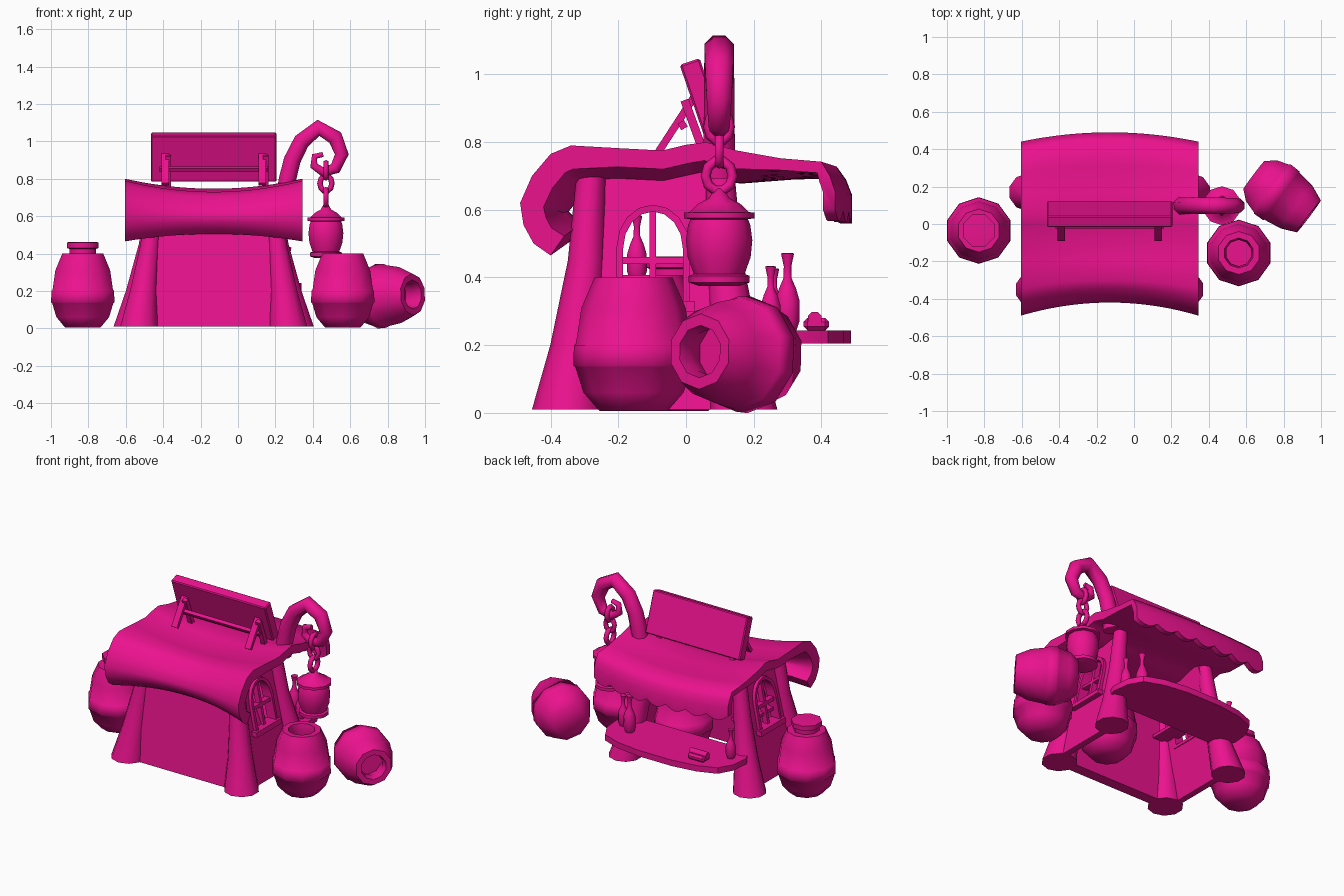
import bpy, bmesh, math
from mathutils import Vector, Matrix

if "Cube" in bpy.data.objects:
    bpy.data.objects.remove(bpy.data.objects["Cube"])

CX = -0.13  # centre line of the stall
paint = bpy.data.materials.new("magenta")
paint.diffuse_color = (0.83, 0.006, 0.27, 1)
paint.use_nodes = True
paint.node_tree.nodes["Principled BSDF"].inputs["Base Color"].default_value = paint.diffuse_color


def finish(name, bm, angle=62):
    bmesh.ops.recalc_face_normals(bm, faces=bm.faces)
    me = bpy.data.meshes.new(name)
    bm.to_mesh(me)
    bm.free()
    me.materials.append(paint)
    ob = bpy.data.objects.new(name, me)
    bpy.context.collection.objects.link(ob)
    for o in bpy.context.selected_objects:
        o.select_set(False)
    ob.select_set(True)
    bpy.context.view_layer.objects.active = ob
    if angle:
        bpy.ops.object.shade_smooth_by_angle(angle=math.radians(angle))
    return ob


def skin(name, rings, closed=False, angle=62):
    """Join rings of points into one tube, capped unless closed on itself."""
    bm = bmesh.new()
    vs = [[bm.verts.new(p) for p in r] for r in rings]
    n = len(vs[0])
    for i in range(len(vs) if closed else len(vs) - 1):
        a, b = vs[i], vs[(i + 1) % len(vs)]
        for j in range(n):
            bm.faces.new((a[j], a[(j + 1) % n], b[(j + 1) % n], b[j]))
    if not closed:
        bm.faces.new(vs[0])
        bm.faces.new(vs[-1])
    return finish(name, bm, angle)


def ring(c, r, n, m=None):
    m = m or Matrix.Identity(3)
    return [Vector(c) + m @ Vector((r * math.cos(t), r * math.sin(t), 0))
            for t in (2 * math.pi * (k + 0.5) / n for k in range(n))]


def lathe(name, prof, loc, n=10):
    ob = skin(name, [ring((0, 0, z), r, n) for r, z in prof])
    ob.location = loc
    return ob


def tube(name, pts, radii, n=8, closed=False, side=Vector((0, 1, 0))):
    """Sweep a round section along a path lying across the side vector."""
    pts = [Vector(p) for p in pts]
    rings, k = [], len(pts)
    for i, p in enumerate(pts):
        a = pts[i - 1] if i or closed else p
        b = pts[(i + 1) % k] if i < k - 1 or closed else p
        t = (b - a).normalized()
        rings.append(ring(p, radii[i], n, Matrix((side, t.cross(side), t)).transposed()))
    return skin(name, rings, closed)


def prism(name, a, b, angle=0):
    return skin(name, [a, b], False, angle)


def box(name, c, s, rot=0, bevel=0.0):
    x, y, z = (v / 2 for v in s)
    q = [(-x, -y), (x, -y), (x, y), (-x, y)]
    ob = prism(name, [(u, v, -z) for u, v in q], [(u, v, z) for u, v in q])
    ob.location, ob.rotation_euler = c, (rot, 0, 0)
    if bevel:
        ob.modifiers.new("bevel", "BEVEL").width = bevel
    return ob


# Sagging roof with a rolled front and a scalloped back valance
prof = [(-.40, .465), (-.45, .50), (-.48, .555), (-.49, .62), (-.455, .70), (-.40, .765),
        (-.34, .79), (-.2, .782), (-.07, .775), (0, .792), (.06, .80), (.15, .775),
        (.28, .752), (.40, .742), (.425, .70), (.44, .655), (.44, .60)]
NX = 42
rings = []
for i in range(NX + 1):
    u = -1 + 2 * i / NX
    s = 1 - u * u
    top = []
    for j, (y, z) in enumerate(prof):
        if y < 0:
            w = min(1, max(0, (-y - .2) / .25))
            yy, zz = y + .07 * s * w, z + s * (-.06 + .10 * min(1, max(0, (.75 - z) / .28)))
        else:
            yy, zz = y + .05 * s * y / .44, z - s * (.06 - .05 * y / .44)
        if j == len(prof) - 1:
            zz -= .03 * abs(math.sin(math.pi * 7 * i / NX))
        top.append(Vector((yy, zz)))
    under = []
    for j, p in enumerate(top):
        d = (top[min(j + 1, len(top) - 1)] - top[max(j - 1, 0)]).normalized()
        th = .07 if j < 7 else .055 if j < 12 else .035
        under.append(p + Vector((d.y, -d.x)) * th)
    rings.append([(CX + .475 * u, p.x, p.y) for p in top + under[::-1]])
skin("roof", rings)

# Flared corner posts
for sx, side in ((-1, "left"), (1, "right")):
    for nm, path in (("front", [(.40, -.35, .01, .105), (.375, -.325, .2, .076), (.34, -.295, .45, .054), (.315, -.28, .72, .042)]),
                     ("back", [(.44, .17, .01, .10), (.40, .145, .2, .073), (.35, .115, .45, .053), (.315, .10, .72, .042)])):
        skin(f"{nm}_{side}_post", [ring((CX + sx * x, y, z), r, 10) for x, y, z, r in path])

# Front wall, leaning inward
prism("front_wall", [(CX - .40, -.38, .01), (CX + .40, -.38, .01), (CX + .40, -.31, .01), (CX - .40, -.31, .01)],
      [(CX - .31, -.295, .69), (CX + .31, -.295, .69), (CX + .31, -.255, .69), (CX - .31, -.255, .69)])


def off(z):
    return .45 - .2 * z


# Side walls with arched windows
arch = [(-.205, .31), (-.205, .49)] + [(-.0975 + .1075 * math.cos(t), .49 + .125 * math.sin(t))
        for t in (math.pi * (1 - k / 8) for k in range(1, 8))] + [(.01, .49), (.01, .31)]
for sx, side in ((-1, "left"), (1, "right")):
    quad = [(-.35, .01), (.17, .01), (.10, .71), (-.275, .71)]
    wall = prism(f"{side}_wall", [(CX + sx * off(z), y, z) for y, z in quad],
                 [(CX + sx * (off(z) - .04), y, z) for y, z in quad])
    cut = prism("cutter", [(CX + sx * .2, y, z) for y, z in arch], [(CX + sx * .6, y, z) for y, z in arch])
    cut.hide_render = True
    b = wall.modifiers.new("window", "BOOLEAN")
    b.operation, b.object, b.solver = "DIFFERENCE", cut, "EXACT"
    bpy.context.view_layer.objects.active = wall
    bpy.ops.object.modifier_apply(modifier="window")
    bpy.data.objects.remove(cut)
    # frame, glazing bars and sill
    cy, cz = -.0975, .46
    rings = []
    for y, z in arch:
        iy, iz = cy + (y - cy) * .82, cz + (z - cz) * .87
        rings.append([(CX + sx * (off(z) + d), yy, zz) for d, yy, zz in
                      ((.02, y, z), (.02, iy, iz), (-.045, iy, iz), (-.045, y, z))])
    skin(f"{side}_window_frame", rings, True, 30)
    for nm, ys, zs in (("mullion", (-.108, -.088), (.32, .61)), ("crossbar", (-.2, .005), (.44, .46)),
                       ("sill", (-.225, .025), (.30, .33))):
        g = .035 if nm == "sill" else .005
        q = [(ys[0], zs[0]), (ys[1], zs[0]), (ys[1], zs[1]), (ys[0], zs[1])]
        prism(f"{side}_window_{nm}", [(CX + sx * (off(z) + g), y, z) for y, z in q],
              [(CX + sx * (off(z) - .03), y, z) for y, z in q])

# Counter with rounded outer corners
half = [(.42, .12), (.46, .22), (.45, .33), (.40, .42), (.28, .465), (.12, .487)]
outline = [(CX + .01 + x, y) for x, y in half] + [(CX + .01 - x, y) for x, y in reversed(half)]
prism("counter", [(x, y, .205) for x, y in outline], [(x, y, .243) for x, y in outline], 30)

# Bottles and a small wrapped bundle
bottle = [(.028, 0), (.039, .03), (.038, .09), (.027, .125), (.013, .155), (.012, .19), (.021, .228), (.011, .23)]
for i, (x, y, z, s) in enumerate([(.19, .30, .243, 1), (.27, .25, .243, .83), (-.50, .26, .243, .8), (-.43, -.145, .395, .82)]):
    lathe(f"bottle_{i + 1}", bottle, (x, y, z), 8).scale = (s, s, s)
box("wall_shelf", (-.43, -.10, .385), (.12, .34, .02))
box("bundle", (-.36, .385, .262), (.12, .075, .038), 0, .012)
tube("bundle_roll", [(-.42, .38, .278), (-.30, .38, .278)], [.022, .022], 8)

# Barrels: open, lying, stored inside and lidded
body = [(.10, .005), (.148, .06), (.172, .135), (.178, .14), (.176, .20), (.170, .205),
        (.154, .31), (.126, .375), (.115, .40)]
hollow = body + [(.08, .40), (.07, .35), (.09, .28)]
lathe("open_barrel", hollow, (.56, -.155, 0))
lathe("inside_barrel", hollow, (.10, -.12, .008))
lying = lathe("lying_barrel", hollow, (0, 0, 0))
axis = Vector((.8, -.6, .04)).normalized()
lying.rotation_euler = axis.to_track_quat("Z", "Y").to_euler()
lying.scale = (.97, .97, .93)
lying.location = Vector((.785, .153, .174)) - axis * .185
lathe("lidded_barrel", body, (-.83, -.035, 0))
lathe("barrel_lid", [(.078, .39), (.078, .425), (.092, .43), (.092, .46), (.06, .462)], (-.83, -.035, 0), 8)

# Curled hook, chain and hanging lantern
HY = .098
hook = [(.25, .70), (.265, .80), (.29, .90), (.34, 1.0), (.43, 1.072), (.52, 1.02), (.555, .93),
        (.52, .855), (.455, .835), (.405, .87), (.41, .92), (.455, .93)]
tube("hook", [(x, HY, z) for x, z in hook],
     [.052, .05, .049, .048, .047, .045, .04, .034, .028, .023, .019, .014], 8)
for i, (z, h) in enumerate(((.845, .044), (.775, .042), (.70, .045))):
    w = .032 if i < 2 else .04
    ts = [2 * math.pi * k / 10 for k in range(10)]
    if i % 2:
        pts, sd = [(.47 + w * math.cos(t), HY, z + h * math.sin(t)) for t in ts], Vector((0, 1, 0))
    else:
        pts, sd = [(.47, HY + w * math.cos(t), z + h * math.sin(t)) for t in ts], Vector((1, 0, 0))
    tube(f"chain_link_{i + 1}", pts, [.015] * 10, 6, True, sd)
lathe("lantern", [(.06, .375), (.09, .385), (.09, .405), (.075, .41), (.093, .46), (.098, .51), (.092, .555),
                  (.085, .572), (.104, .575), (.104, .592), (.088, .593), (.062, .618), (.03, .635), (.012, .665)],
      (.47, HY, 0))

# Tilted rooftop board with its supports
box("sign_board", (CX, .053, .915), (.67, .062, .26), math.radians(19), .006)
box("sign_rail", (CX, -.01, .85), (.58, .022, .022), math.radians(30))
for x, side in ((-.39, "left"), (.13, "right")):
    box(f"sign_{side}_brace", (x, -.03, .85), (.04, .022, .19), math.radians(-33))
    box(f"sign_{side}_leg", (x + .018, .03, .83), (.03, .025, .20), math.radians(20))
